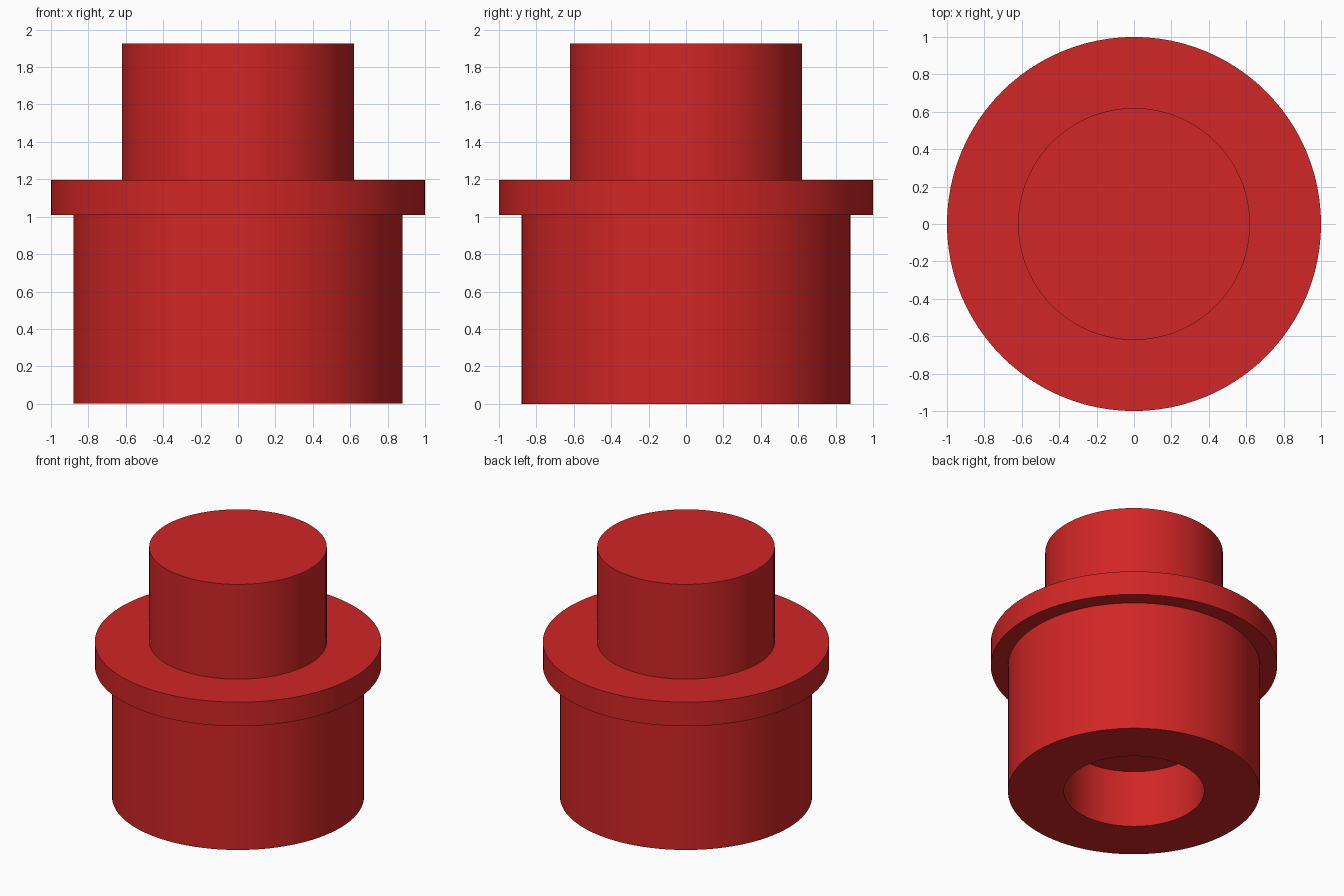
import bpy
import bmesh
import math

if "Cube" in bpy.data.objects:
    bpy.data.objects.remove(bpy.data.objects["Cube"], do_unlink=True)

# Single red material
red = bpy.data.materials.new("red")
red.use_nodes = True
colour = (0.64, 0.019, 0.019, 1)
red.diffuse_color = colour
red.node_tree.nodes["Principled BSDF"].inputs["Base Color"].default_value = colour

SEGMENTS = 96
BODY_R, FLANGE_R, STEM_R, BORE_R = 0.88, 1.0, 0.62, 0.49
BORE_TOP, FLANGE_LOW, FLANGE_TOP, STEM_TOP = 0.44, 1.01, 1.195, 1.925

# Half section from the blind bore ceiling, round the outside, to the stem top
profile = [
    (0, BORE_TOP), (BORE_R, BORE_TOP), (BORE_R, 0), (BODY_R, 0),
    (BODY_R, FLANGE_LOW), (FLANGE_R, FLANGE_LOW), (FLANGE_R, FLANGE_TOP),
    (STEM_R, FLANGE_TOP), (STEM_R, STEM_TOP), (0, STEM_TOP),
]

# Flanged plug, turned around the z axis
bm = bmesh.new()
verts = [bm.verts.new((r, 0, z)) for r, z in profile]
edges = [bm.edges.new(pair) for pair in zip(verts, verts[1:])]
bmesh.ops.spin(bm, geom=verts + edges, cent=(0, 0, 0), axis=(0, 0, 1),
               angle=math.tau, steps=SEGMENTS)
bmesh.ops.remove_doubles(bm, verts=bm.verts, dist=0.0001)
bmesh.ops.recalc_face_normals(bm, faces=bm.faces)

mesh = bpy.data.meshes.new("flanged_plug")
bm.to_mesh(mesh)
bm.free()
mesh.materials.append(red)
plug = bpy.data.objects.new("flanged_plug", mesh)
bpy.context.collection.objects.link(plug)

# Smooth walls with sharp rims
bpy.ops.object.select_all(action="DESELECT")
plug.select_set(True)
bpy.context.view_layer.objects.active = plug
bpy.ops.object.shade_smooth_by_angle(angle=math.radians(30))
